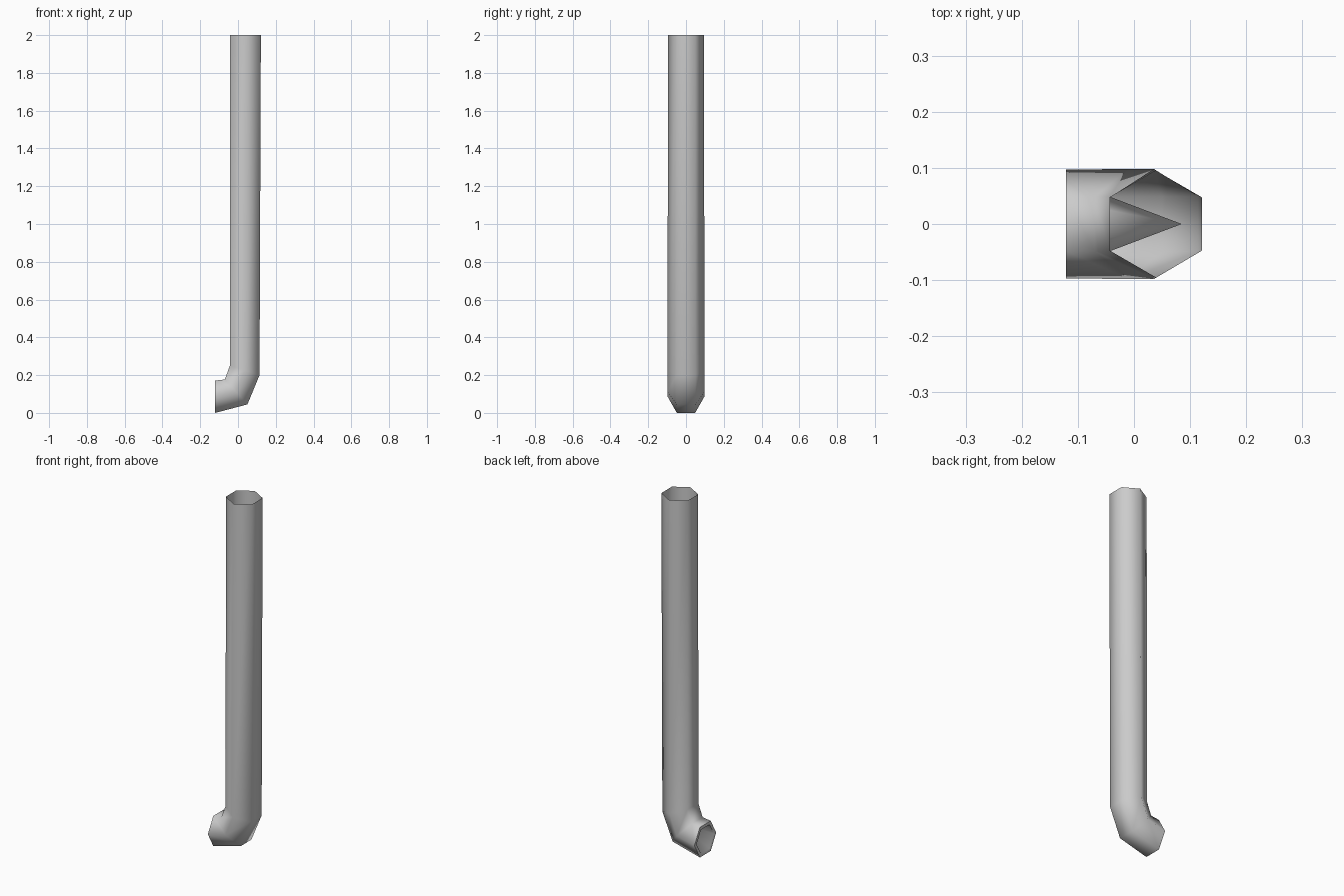
import bpy
import bmesh
import math
from mathutils import Vector

cube = bpy.data.objects.get("Cube")
if cube:
    bpy.data.objects.remove(cube, do_unlink=True)

grey = bpy.data.materials.new("pipe grey")
grey.use_nodes = True
colour = (0.6, 0.6, 0.6, 1)
grey.diffuse_color = colour
grey.node_tree.nodes["Principled BSDF"].inputs["Base Color"].default_value = colour

SIDES = 6


def add_ring(bm, inner, outer, half_width):
    """Hexagon whose flat sides pass through the inner and outer bend points."""
    a = Vector((inner[0], 0, inner[1]))
    b = Vector((outer[0], 0, outer[1]))
    centre, half = (a + b) / 2, (b - a) / 2
    verts = []
    for i in range(SIDES):
        ang = math.radians(30 + 60 * i)
        offset = half * (math.cos(ang) / math.cos(math.radians(30)))
        verts.append(bm.verts.new(centre + offset + Vector((0, half_width * math.sin(ang), 0))))
    return verts


def bridge(bm, low, high):
    for i in range(SIDES):
        j = (i + 1) % SIDES
        bm.faces.new((low[i], low[j], high[j], high[i]))


bm = bmesh.new()

# Pipe wall, from the open top down through the elbow to the outlet
sections = [
    ((-0.043, 2.0), (0.121, 2.0), 0.095),
    ((-0.043, 0.25), (0.114, 0.2), 0.098),
    ((-0.07, 0.177), (0.05, 0.045), 0.098),
    ((-0.121, 0.171), (-0.121, 0.0), 0.097),
]
rings = [add_ring(bm, *s) for s in sections]
for upper, lower in zip(rings, rings[1:]):
    bridge(bm, lower, upper)

# Outlet rim and the tapered recess behind it
rim = add_ring(bm, (-0.121, 0.153), (-0.121, 0.018), 0.078)
bridge(bm, rim, rings[-1])
apex = bm.verts.new((0.085, 0, 0.14))
for i in range(SIDES):
    bm.faces.new((rim[(i + 1) % SIDES], rim[i], apex))

# The wall faces outward
bm.normal_update()
wall = bm.faces[:][0]
axis = Vector((0.039, 0, wall.calc_center_median().z))
if wall.normal.dot(wall.calc_center_median() - axis) < 0:
    bmesh.ops.reverse_faces(bm, faces=bm.faces[:])

mesh = bpy.data.meshes.new("drain_pipe")
bm.to_mesh(mesh)
bm.free()
mesh.materials.append(grey)
pipe = bpy.data.objects.new("drain_pipe", mesh)
bpy.context.collection.objects.link(pipe)

bpy.ops.object.select_all(action="DESELECT")
pipe.select_set(True)
bpy.context.view_layer.objects.active = pipe
bpy.ops.object.shade_smooth_by_angle(angle=math.radians(75))
